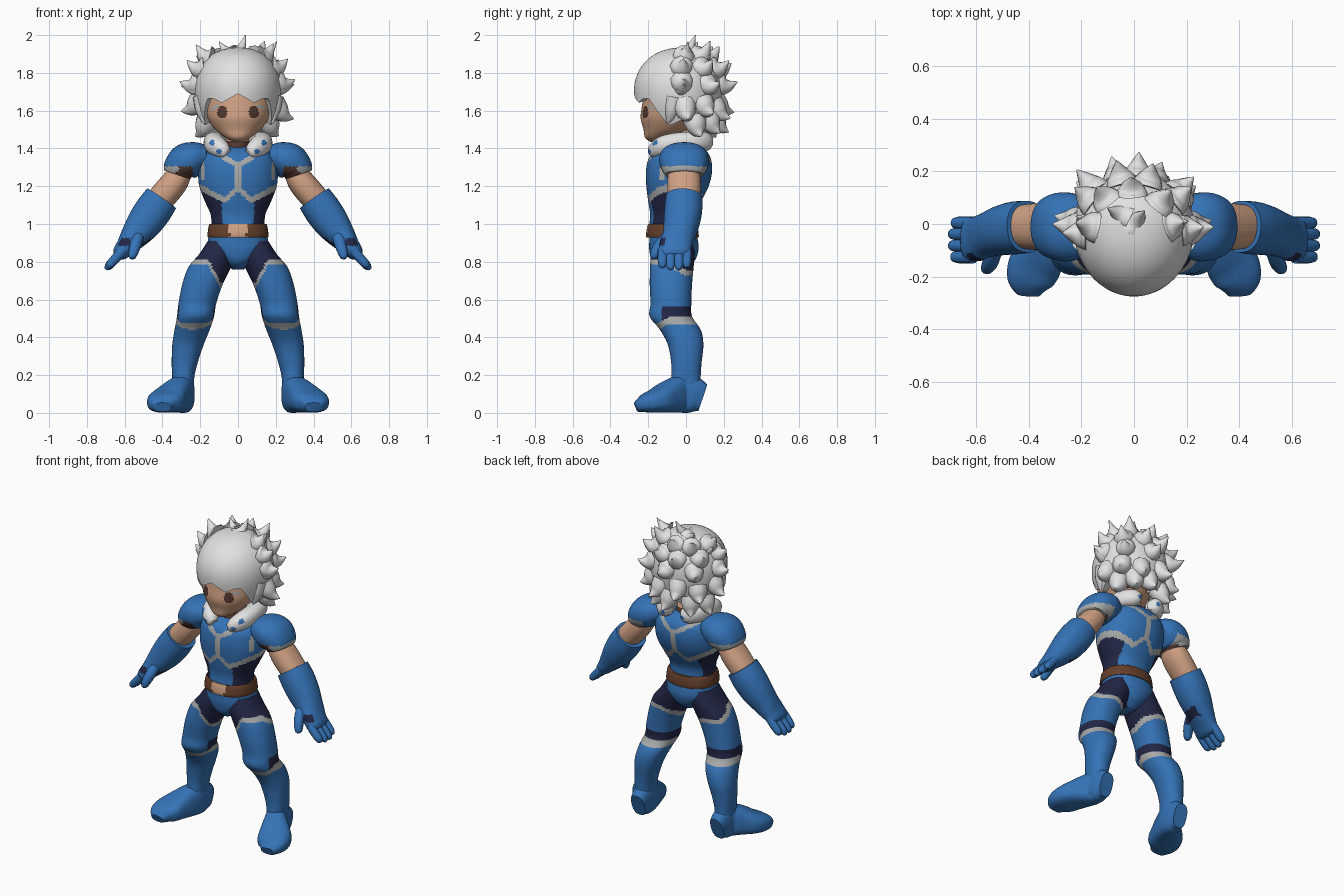
import bpy, bmesh, random
from math import sin, cos, pi, radians, copysign
from mathutils import Vector

if "Cube" in bpy.data.objects:
    bpy.data.objects.remove(bpy.data.objects["Cube"])
random.seed(4)

COLOURS = {
    "suit blue": (0.035, 0.17, 0.47), "navy": (0.016, 0.02, 0.06),
    "trim grey": (0.40, 0.41, 0.41), "hair white": (0.76, 0.76, 0.76),
    "skin": (0.64, 0.36, 0.23), "belt brown": (0.13, 0.05, 0.025),
    "eye brown": (0.085, 0.04, 0.03),
}
MATS = {}
for label, rgb in COLOURS.items():
    m = bpy.data.materials.new(label)
    m.use_nodes = True
    m.diffuse_color = (*rgb, 1)
    m.node_tree.nodes["Principled BSDF"].inputs["Base Color"].default_value = (*rgb, 1)
    MATS[label] = m

X, Y, Z = Vector((1, 0, 0)), Vector((0, 1, 0)), Vector((0, 0, 1))


def clamp(v):
    return max(0.0, min(1.0, v))


def spline(rings, steps):
    """Smoothly interpolate a list of ring tuples."""
    out = []
    last = len(rings) - 1
    for i in range(last):
        quad = [rings[max(0, i - 1)], rings[i], rings[i + 1], rings[min(last, i + 2)]]
        for s in range(steps):
            t = s / steps
            out.append([0.5 * (2 * b + (c - a) * t + (2 * a - 5 * b + 4 * c - d) * t * t
                               + (3 * b - a - 3 * c + d) * t ** 3) for a, b, c, d in zip(*quad)])
    out.append(list(rings[-1]))
    return out


def skin_rings(bm, loops):
    """Bridge closed loops of points and cap both ends."""
    vs = [[bm.verts.new(p) for p in loop] for loop in loops]
    n = len(vs[0])
    for a, b in zip(vs, vs[1:]):
        for i in range(n):
            bm.faces.new((a[i], a[(i + 1) % n], b[(i + 1) % n], b[i]))
    bm.faces.new(vs[0][::-1])
    bm.faces.new(vs[-1])


def loft(bm, rings, ref=None, side=1, n=48, steps=8, k=0.9):
    """Rings are x, y, z, width, depth; level if ref is None, else square to the path."""
    pts = spline(rings, steps)
    path = [Vector((p[0] * side, p[1], p[2])) for p in pts]
    loops = []
    for i, c in enumerate(path):
        v, u = X, Y
        if ref is not None:
            t = (path[min(i + 1, len(path) - 1)] - path[max(i - 1, 0)]).normalized()
            u = (ref - t * ref.dot(t)).normalized()
            v = u.cross(t)
        loop = []
        for j in range(n):
            ca, sa = cos(2 * pi * j / n), sin(2 * pi * j / n)
            loop.append(c + v * (max(pts[i][3], 0.002) * copysign(abs(ca) ** k, ca))
                        + u * (max(pts[i][4], 0.002) * copysign(abs(sa) ** k, sa)))
        loops.append(loop)
    skin_rings(bm, loops)


def finish(bm, name, rule):
    """Turn a bmesh into an object, coloured by name or by a rule on face centres."""
    bmesh.ops.recalc_face_normals(bm, faces=bm.faces)
    mesh = bpy.data.meshes.new(name)
    used = []
    for f in bm.faces:
        label = rule if isinstance(rule, str) else rule(f.calc_center_median(), f.normal)
        if label not in used:
            used.append(label)
        f.material_index = used.index(label)
    bm.to_mesh(mesh)
    bm.free()
    for label in used:
        mesh.materials.append(MATS[label])
    ob = bpy.data.objects.new(name, mesh)
    bpy.context.collection.objects.link(ob)
    bpy.context.view_layer.objects.active = ob
    bpy.ops.object.select_all(action='DESELECT')
    ob.select_set(True)
    bpy.ops.object.shade_smooth_by_angle(angle=radians(50))


def part(name, rings, rule, **opts):
    bm = bmesh.new()
    loft(bm, rings, **opts)
    finish(bm, name, rule)


# Torso with vest piping, blue abdomen and navy flanks
def torso_rule(p, nrm):
    ax, z = abs(p.x), p.z
    if z < 0.94:
        return "navy" if z < 0.74 + 0.85 * ax else "suit blue"
    hem = 1.19 - 0.9 * ax if ax < 0.07 else 1.127 + 0.5 * (ax - 0.07)
    if abs(z - hem) < 0.017:
        return "trim grey"
    if z < hem:
        return "suit blue" if ax < (0.085 if p.y < -.05 else .12) else "navy"
    fork_up = abs(z - 1.31 - 0.6 * ax) < 0.016 and ax < 0.15
    armhole = abs(ax - .188) < .009 and abs(z - 1.28) < .05 and p.y < 0
    return "trim grey" if fork_up or armhole or (ax < 0.014 and z < 1.32) else "suit blue"


part("torso", [
    (0, -.07, .76, .03, .06), (0, -.068, .80, .085, .11), (0, -.064, .86, .15, .13),
    (0, -.066, .92, .158, .128), (0, -.075, .98, .142, .12), (0, -.072, 1.05, .145, .118),
    (0, -.06, 1.12, .175, .14), (0, -.045, 1.20, .205, .165), (0, -.037, 1.28, .21, .175),
    (0, -.033, 1.35, .195, .163), (0, -.025, 1.395, .14, .125), (0, -.02, 1.415, .08, .08),
], torso_rule, n=96, steps=10)

# Belt with a tan buckle
part("belt", [(0, -.072, z, w, w - .022) for z, w in
              ((.93, .15), (.935, .162), (.993, .154), (1.0, .144))],
     lambda p, nrm: "skin" if abs(p.x) < .045 and p.y < -.1 else "belt brown", n=64, steps=3)

# Neck with a dark undershirt band
part("neck", [(0, -.03, 1.37, .08, .11), (0, -.035, 1.44, .062, .085), (0, -.05, 1.54, .06, .06)],
     lambda p, nrm: "eye brown" if p.z < 1.445 else "skin")


# Head with painted eyes and brows
def face_rule(p, nrm):
    ax, z = abs(p.x), p.z
    if p.y < -.1:
        if ((ax - .083) / .027) ** 2 + ((z - 1.592) / .033) ** 2 < 1:
            return "eye brown"
        if .085 < ax < .14 and abs(z - 1.622 + .3 * abs(ax - .11)) < .009:
            return "trim grey"
    return "skin"


part("head", [
    (0, -.165, 1.435, .022, .025), (0, -.142, 1.458, .068, .075), (0, -.105, 1.50, .12, .12),
    (0, -.077, 1.56, .163, .163), (0, -.052, 1.62, .185, .182), (0, -.04, 1.70, .185, .18),
    (0, -.03, 1.78, .15, .15), (0, -.03, 1.82, .08, .08)], face_rule, n=128, steps=12, k=1)

# Hair: a cap with a jagged fringe, then rows of swept spikes
HC = Vector((0, -.01, 1.71))


def hair_point(az, lat):
    """Point on the cap; az 0 is the back, 90 degrees the left side."""
    ry = .2 if cos(az) > 0 else .265
    rz = .225 if lat > 0 else .3
    out = cos(lat) ** .88
    return HC + Vector((.23 * sin(az) * out, ry * cos(az) * out, rz * sin(lat)))


bm = bmesh.new()
loops = [[] for _ in range(18)]
N = 96
for j in range(N):
    az = 2 * pi * j / N
    s = clamp((-cos(az) - .28) / .6)
    zig = abs((j / 6) % 2 - 1)
    rim_z = 1.5 + .14 * s * s * (3 - 2 * s) + .05 * zig
    low = min(0, (rim_z - HC.z) / .3)
    for i in range(16):
        loops[i].append(hair_point(az, 1.53 + (low - 1.53) * i / 15))
    rim = loops[15][-1]
    for i, shrink in ((16, .9), (17, .6)):
        loops[i].append(Vector((rim.x * shrink, (rim.y + .03) * shrink - .03, rim.z + .01)))
skin_rings(bm, loops)
finish(bm, "hair_cap", "hair white")


def spike(bm, base, tip, r):
    d = tip - base
    bend = Z * (-.12 * d.length)
    rings = [(*(base + d * t + bend * (t * (1 - t) * 4)), r * w, r * w)
             for t, w in ((-.35, 1.15), (.1, .95), (.5, .55), (1, .04))]
    loft(bm, rings, ref=d.orthogonal(), n=10, steps=3, k=1)


bm = bmesh.new()
for lat, count, span, length in ((-36, 5, 70, .085), (-18, 6, 88, .085), (6, 5, 94, .09),
                                 (28, 6, 92, .09), (50, 5, 85, .09)):
    for i in range(count):
        az = radians(span * (2 * i / (count - 1) - 1) + random.uniform(-5, 5))
        base = hair_point(az, radians(lat + random.uniform(-4, 4)))
        out = (base - HC).normalized() + Y * .15 + Z * (.15 if lat > 0 else -.05)
        spike(bm, base, base + out.normalized() * length * random.uniform(.85, 1.1), .055)
for base, tip in (((0, 0, 1.9), (.04, .05, 2.0)), ((.12, 0, 1.86), (.205, .01, 1.965)),
                  ((-.13, 0, 1.83), (-.22, .03, 1.89)), ((-.04, .03, 1.9), (-.1, .06, 1.965)),
                  ((.19, -.03, 1.72), (.3, -.01, 1.74)), ((-.19, -.03, 1.72), (-.3, -.01, 1.73)),
                  ((.185, -.07, 1.62), (.18, -.1, 1.53)), ((-.185, -.07, 1.62), (-.18, -.1, 1.53))):
    spike(bm, Vector(base), Vector(tip), .045)
finish(bm, "hair_spikes", "hair white")


# Rules for the limbs
def leg_rule(p, nrm):
    back = clamp((p.y + .1) / .1)
    line = .80 - .06 * back - (.13 - .1 * back) * clamp((.16 - abs(p.x)) / .07)
    if p.z > line - .016:
        return "navy" if p.z > line + .016 else "trim grey"
    shin = .49 - .035 * clamp((-p.y - .09) / .06)
    if abs(p.z - shin) < .018:
        return "trim grey"
    return "navy" if shin < p.z < .565 and p.y > -.13 else "suit blue"


def sleeve_rule(p, nrm):
    if abs(p.x) < .24 or p.z > 1.305:
        return "suit blue"
    return "eye brown" if nrm.x * copysign(1, p.x) < (.2 if p.y < 0 else -.4) else "trim grey"


def glove_rule(p, nrm):
    inner = nrm.x * copysign(1, p.x) * -.78 - nrm.z * .62
    gap = p.y < -.1 and nrm.y < -.45 and abs(p.x) > .57
    return "navy" if (inner > .85 or gap) and .885 < p.z < .925 else "suit blue"


def collar_rule(p, nrm):
    for x, z, face in ((.1, 1.385, -1), (.14, 1.43, -1), (.07, 1.43, 1)):
        if (abs(p.x) - x) ** 2 + (p.z - z) ** 2 < .014 ** 2 and nrm.y * face > .2:
            return "suit blue"
    return "hair white"


for label, s in (("left", 1), ("right", -1)):
    # Leg and boot
    part(label + "_leg", [
        (.09, -.065, .91, .07, .10), (.108, -.07, .84, .098, .115), (.15, -.075, .77, .113, .115),
        (.188, -.08, .68, .107, .112), (.215, -.08, .58, .1, .108), (.225, -.08, .51, .098, .112),
        (.243, -.03, .44, .093, .108), (.265, -.002, .36, .083, .094), (.283, .002, .26, .068, .08),
        (.29, 0, .18, .058, .078), (.29, 0, .08, .058, .085)], leg_rule, side=s, n=64, steps=10)
    part(label + "_foot", [
        (.287, .088, .08, .046, .074), (.289, .04, .095, .058, .095), (.295, -.02, .1, .064, .1),
        (.328, -.08, .088, .082, .088), (.372, -.15, .066, .1, .066), (.395, -.215, .05, .088, .05),
        (.40, -.265, .03, .045, .026)], "suit blue", ref=Z, side=s, k=.75)
    # Sleeve and upper arm
    part(label + "_sleeve", [
        (.16, -.02, 1.355, .06, .09), (.22, -.015, 1.35, .085, .125), (.272, -.01, 1.33, .098, .13),
        (.308, -.01, 1.295, .088, .12), (.322, -.01, 1.26, .072, .102)], sleeve_rule, ref=Y, side=s)
    part(label + "_upper_arm", [
        (.30, -.01, 1.29, .06, .08), (.33, -.01, 1.23, .07, .088), (.378, -.01, 1.17, .073, .088),
        (.44, -.01, 1.10, .07, .08)], "skin", ref=Y, side=s)
    # Glove with four fingers and a thumb
    bm = bmesh.new()
    loft(bm, [(.405, -.01, 1.135, .093, .098), (.45, -.015, 1.07, .098, .1),
              (.50, -.025, 1.0, .092, .094), (.55, -.04, .935, .074, .085),
              (.59, -.055, .885, .055, .085), (.625, -.06, .845, .042, .08),
              (.64, -.06, .828, .025, .06)], ref=Y, side=s)
    for y, reach in ((-.125, .9), (-.082, 1), (-.038, 1), (.004, .88)):
        loft(bm, [(.61 + .09 * reach * t, y, .86 - .1 * reach * t, r, r) for t, r in
                  ((0, .025), (.5, .025), (.85, .021), (1, .008))], ref=Y, side=s, n=12, steps=3)
    loft(bm, [(.53, -.10, .93, .032, .032), (.545, -.145, .88, .03, .03),
              (.56, -.17, .83, .022, .022), (.565, -.175, .815, .008, .008)],
         ref=X, side=s, n=12, steps=3)
    finish(bm, label + "_glove", glove_rule)
    # Fur collar roll
    part(label + "_collar", [
        (.055, -.175, 1.375, .025, .025), (.08, -.16, 1.39, .043, .043),
        (.115, -.115, 1.415, .053, .053), (.128, -.04, 1.43, .054, .054), (.115, .045, 1.435, .054, .054),
        (.075, .095, 1.435, .052, .052), (.045, .108, 1.432, .03, .03)], collar_rule, ref=Z, side=s, n=32)
